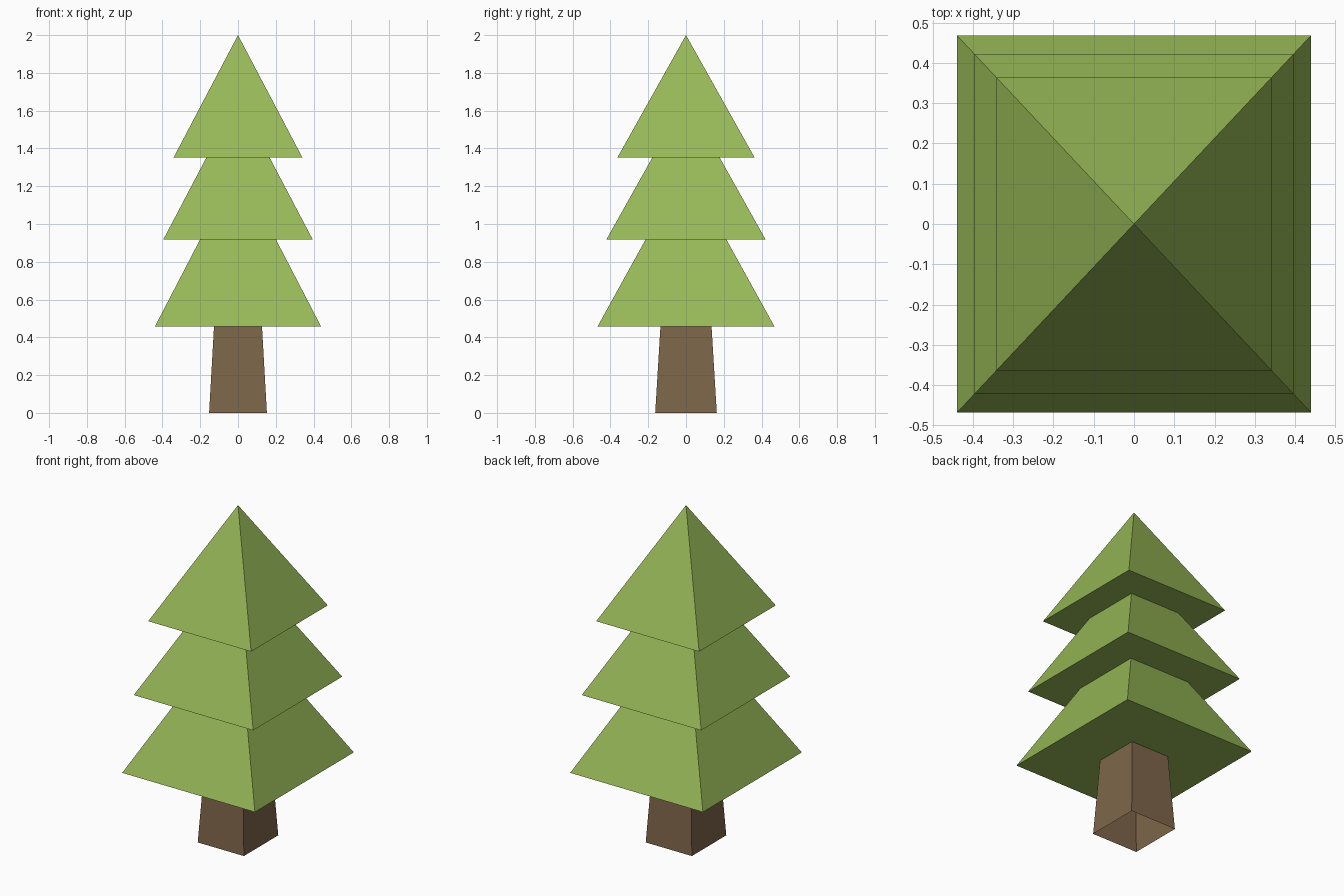
import bpy, bmesh, math
from mathutils import Matrix

if "Cube" in bpy.data.objects:
    bpy.data.objects.remove(bpy.data.objects["Cube"])

Y_STRETCH = 1.065  # everything is slightly deeper than wide


def material(name, rgb):
    m = bpy.data.materials.new(name)
    m.diffuse_color = (*rgb, 1.0)
    m.use_nodes = True
    m.node_tree.nodes["Principled BSDF"].inputs["Base Color"].default_value = m.diffuse_color
    return m


def four_sided(name, half_bottom, half_top, z0, z1, mat, closed):
    """Four-sided pyramid or tapered post, flat shaded."""
    bm = bmesh.new()
    bmesh.ops.create_cone(bm, cap_ends=closed, segments=4,
                          radius1=half_bottom * math.sqrt(2),
                          radius2=half_top * math.sqrt(2), depth=z1 - z0)
    # make the sides face the axes: a vertex on every diagonal
    v = max(bm.verts, key=lambda p: p.co.x ** 2 + p.co.y ** 2)
    turn = math.pi / 4 - math.atan2(v.co.y, v.co.x)
    bm.transform(Matrix.Translation((0, 0, (z0 + z1) / 2))
                 @ Matrix.Diagonal((1, Y_STRETCH, 1, 1))
                 @ Matrix.Rotation(turn, 4, 'Z'))
    mesh = bpy.data.meshes.new(name)
    bm.to_mesh(mesh)
    bm.free()
    mesh.materials.append(mat)
    ob = bpy.data.objects.new(name, mesh)
    bpy.context.collection.objects.link(ob)
    return ob


green = material("leaf green", (0.305, 0.474, 0.093))
brown = material("bark brown", (0.205, 0.133, 0.067))

# Trunk: tapered and open underneath
four_sided("trunk", 0.153, 0.127, 0.0, 0.457, brown, closed=False)

# Foliage: three stacked pyramids, each tip hidden inside the next
tiers = [("lower_foliage", 0.44, 0.457, 1.305),
         ("middle_foliage", 0.396, 0.917, 1.67),
         ("upper_foliage", 0.341, 1.352, 2.0)]
for name, half, base, tip in tiers:
    four_sided(name, half, 0.0, base, tip, green, closed=True)
